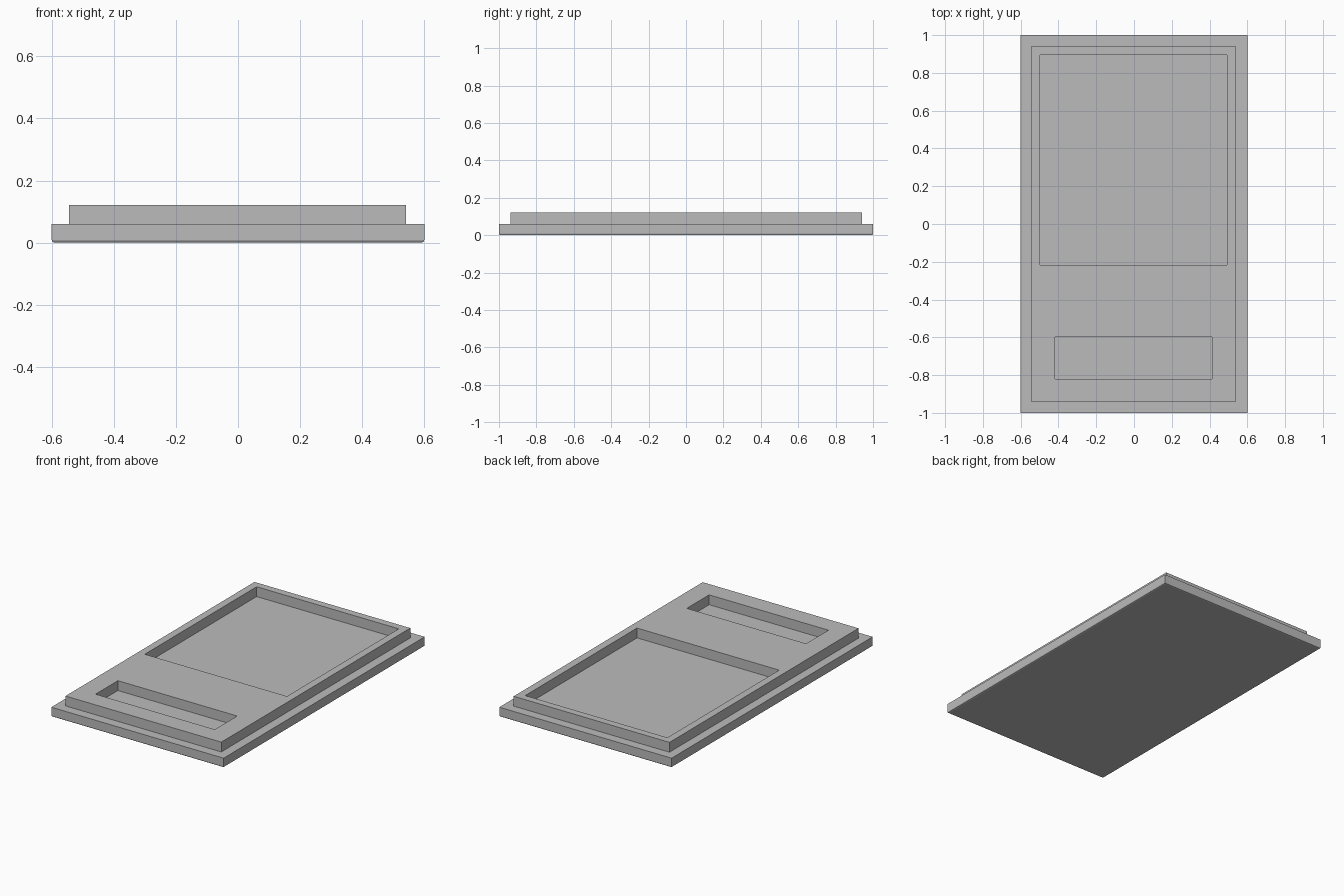
import bpy
import bmesh

if "Cube" in bpy.data.objects:
    bpy.data.objects.remove(bpy.data.objects["Cube"])

grey = bpy.data.materials.new("plain_grey")
grey.diffuse_color = (0.5, 0.5, 0.5, 1)
grey.use_nodes = True
grey.node_tree.nodes["Principled BSDF"].inputs["Base Color"].default_value = grey.diffuse_color


def block(name, x0, x1, y0, y1, z0, z1):
    """Axis-aligned box between the given limits."""
    bm = bmesh.new()
    bmesh.ops.create_cube(bm, size=1)
    for v in bm.verts:
        v.co.x = x1 if v.co.x > 0 else x0
        v.co.y = y1 if v.co.y > 0 else y0
        v.co.z = z1 if v.co.z > 0 else z0
    mesh = bpy.data.meshes.new(name)
    bm.to_mesh(mesh)
    bm.free()
    mesh.materials.append(grey)
    obj = bpy.data.objects.new(name, mesh)
    bpy.context.collection.objects.link(obj)
    return obj


# Base slab with finely rounded bottom edges
base = block("base_slab", -0.6, 0.6, -1, 1, 0, 0.06)
bm = bmesh.new()
bm.from_mesh(base.data)
bottom = [e for e in bm.edges if all(v.co.z < 0.01 for v in e.verts)]
bmesh.ops.bevel(bm, geom=bottom, offset=0.008, segments=2,
                profile=0.5, affect='EDGES')
bm.to_mesh(base.data)
bm.free()

# Raised panel, open over the two pockets so the slab forms their floors
panel = block("raised_panel", -0.544, 0.541, -0.939, 0.941, 0.06, 0.122)
pockets = {
    "large_pocket_cutter": (-0.497, 0.493, -0.217, 0.895),
    "small_pocket_cutter": (-0.418, 0.413, -0.82, -0.598),
}
for name, limits in pockets.items():
    cutter = block(name, *limits, 0.03, 0.2)
    cutter.hide_render = True
    cutter.hide_set(True)
    cut = panel.modifiers.new(name, 'BOOLEAN')
    cut.operation = 'DIFFERENCE'
    cut.solver = 'EXACT'
    cut.object = cutter
